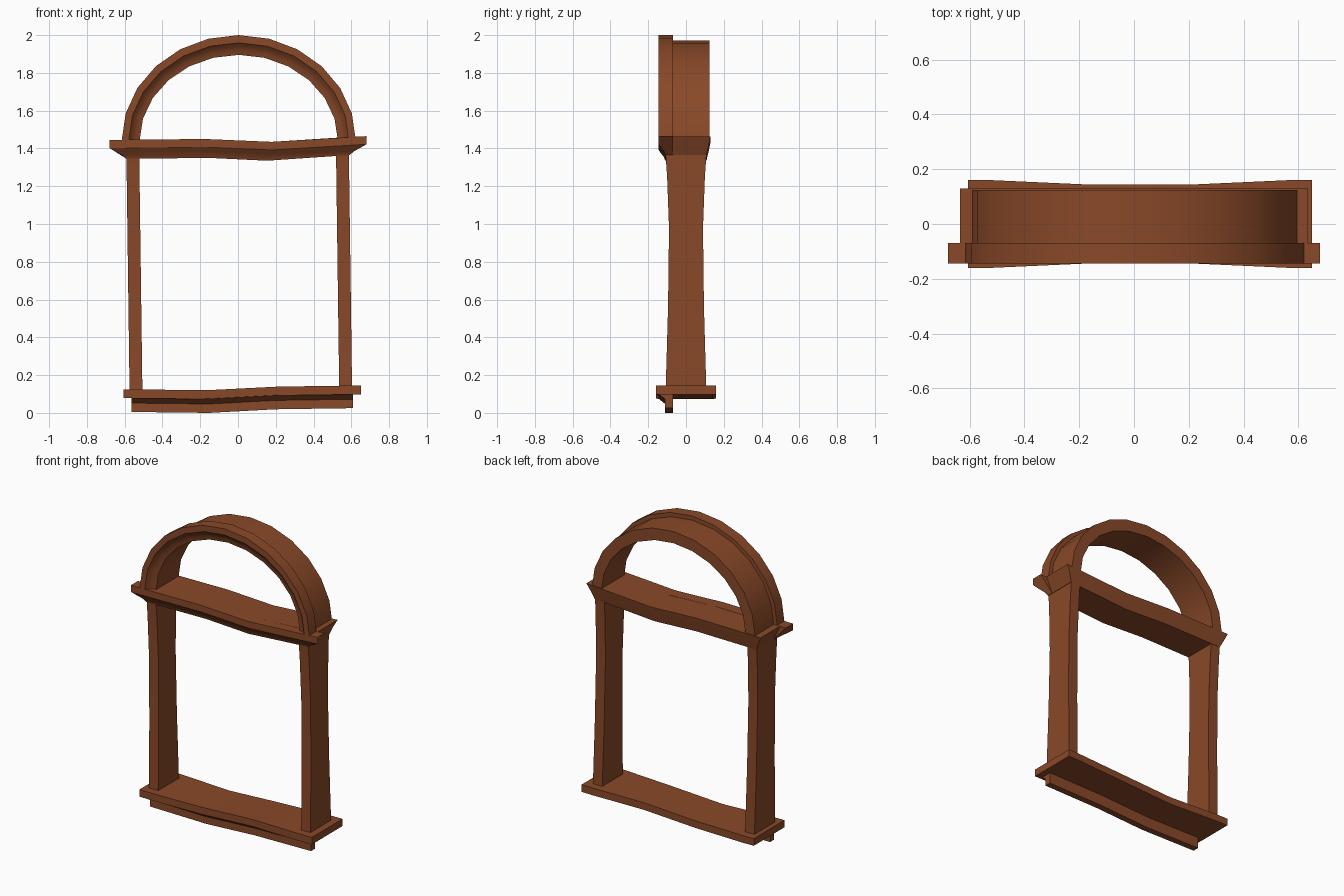
import bpy, bmesh, math

if "Cube" in bpy.data.objects:
    bpy.data.objects.remove(bpy.data.objects["Cube"])

wood = bpy.data.materials.new("brown wood")
wood.diffuse_color = (0.25, 0.066, 0.021, 1)
wood.use_nodes = True
wood.node_tree.nodes["Principled BSDF"].inputs["Base Color"].default_value = wood.diffuse_color


def loft(name, rings):
    """Skin closed rings of points and cap both ends."""
    bm = bmesh.new()
    vs = [[bm.verts.new(p) for p in r] for r in rings]
    n = len(vs[0])
    for a, b in zip(vs, vs[1:]):
        for i in range(n):
            j = (i + 1) % n
            bm.faces.new((a[i], a[j], b[j], b[i]))
    bm.faces.new(vs[0])
    bm.faces.new(vs[-1])
    bmesh.ops.recalc_face_normals(bm, faces=bm.faces[:])
    me = bpy.data.meshes.new(name)
    bm.to_mesh(me)
    bm.free()
    me.materials.append(wood)
    ob = bpy.data.objects.new(name, me)
    bpy.context.collection.objects.link(ob)
    bpy.ops.object.select_all(action='DESELECT')
    ob.select_set(True)
    bpy.context.view_layer.objects.active = ob
    bpy.ops.object.shade_smooth_by_angle(angle=math.radians(32))
    return ob


def beam(name, profile, stations, cx=0.0):
    """Sweep (y, z, half length) points along x; stations = (fraction, z offset, y scale)."""
    loft(name, [[(cx + f * h, y * s, z + dz) for y, z, h in profile]
                for f, dz, s in stations])


# Sill and apron, warped along their length
sill_wave = [(-1, 0, 1), (-0.86, -0.001, 1), (-0.3, -0.005, 0.9),
             (0.3, 0.014, 0.9), (0.86, 0.019, 1), (1, 0.02, 1)]
h = 0.628
beam("sill", [(-.16, .078, h), (.16, .078, h), (.16, .125, h), (-.16, .125, h)],
     sill_wave, 0.022)
h = 0.587
beam("apron", [(-.145, .08, h), (-.11, .052, h), (-.11, .005, h),
               (-.068, .005, h), (-.068, .09, h)],
     [(f, dz, 1) for f, dz, s in sill_wave], 0.022)

# Posts, leaning slightly and waisted in depth
for name, xb, xt in (("left_post", -.54, -.557), ("right_post", .57, .553)):
    rings = []
    for z, d in ((.11, .108), (.56, .095), (.98, .09), (1.25, .1), (1.38, .109)):
        x = xb + (xt - xb) * (z - .11) / 1.27
        rings.append([(x - .034, -d, z), (x + .034, -d, z),
                      (x + .034, d, z), (x - .034, d, z)])
    loft(name, rings)

# Transom: flared beam with a coved front moulding
wave = [(-1, 0, 1), (-.26, .005, 1), (.26, -.01, 1), (1, .02, 1)]
beam("transom", [(-.08, 1.444, .635), (.13, 1.444, .635), (.12, 1.395, .61),
                 (.108, 1.345, .59), (-.08, 1.345, .59)], wave)
beam("transom_moulding",
     [(-.07, 1.445, .68), (-.145, 1.445, .68), (-.145, 1.402, .68), (-.131, 1.382, .645),
      (-.117, 1.365, .615), (-.11, 1.345, .59), (-.07, 1.345, .59)], wave)

# Arch with a stepped, coved front
section = [(.62, -.07), (.62, -.145), (.583, -.145), (.567, -.127), (.547, -.115),
           (.525, -.11), (.525, .125), (.595, .125), (.595, -.07)]
rings = []
for i in range(13):
    a = math.pi * i / 12
    rings.append([(.004 + r * math.cos(a), y,
                   1.44 + (.56 - (.62 - r) * 1.1) * math.sin(a)) for r, y in section])
loft("arch", rings)
